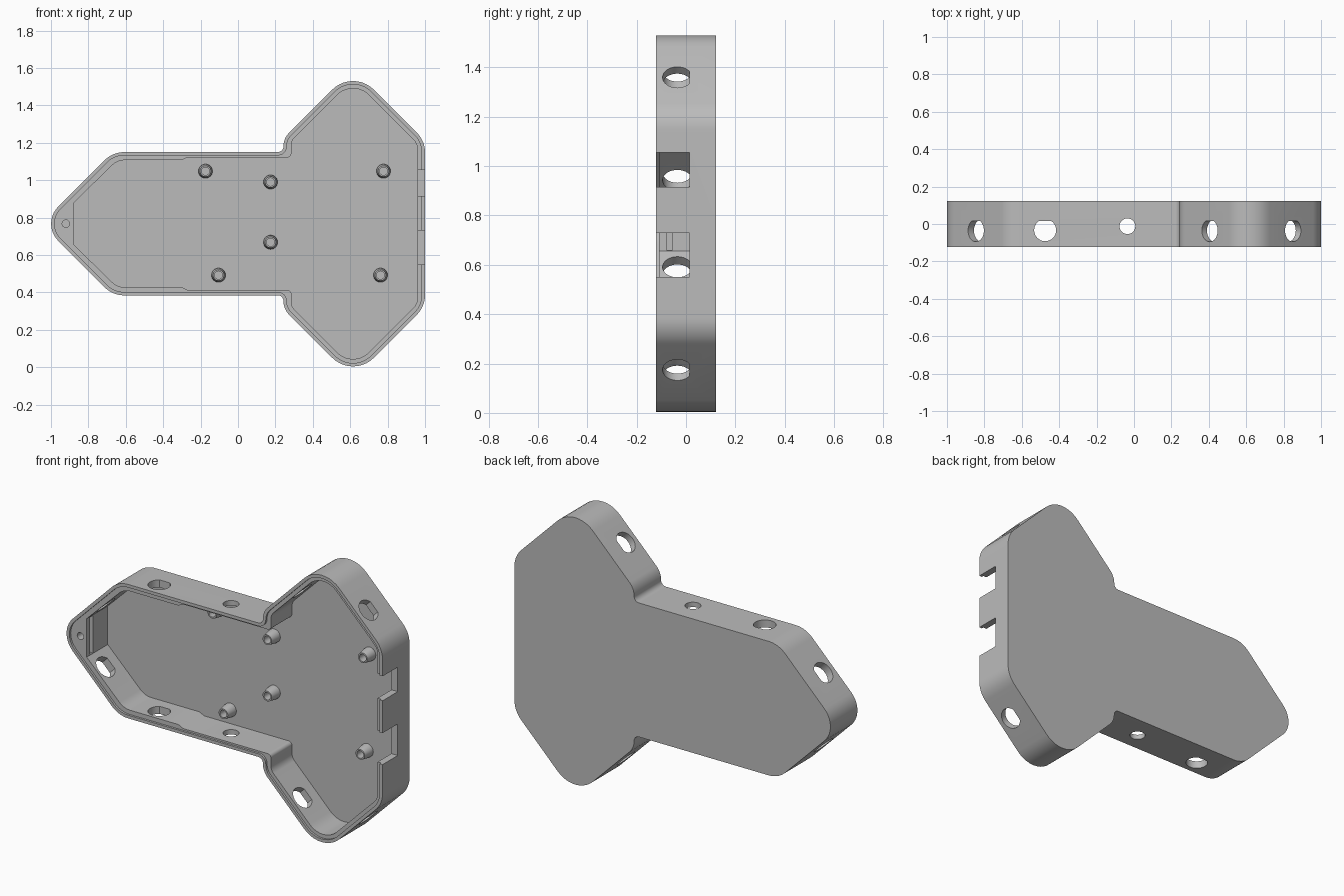
import bpy, bmesh, math
from mathutils import Vector

if "Cube" in bpy.data.objects:
    bpy.data.objects.remove(bpy.data.objects["Cube"])

MID = 0.767            # height of the symmetry axis
FRONT, BACK, FLOOR = -0.122, 0.122, 0.08
X, Y, Z = Vector((1, 0, 0)), Vector((0, 1, 0)), Vector((0, 0, 1))

grey = bpy.data.materials.new("plain grey")
grey.use_nodes = True
colour = (0.5, 0.5, 0.5, 1)
grey.diffuse_color = colour
grey.node_tree.nodes["Principled BSDF"].inputs["Base Color"].default_value = colour


def make_object(name, bm):
    bmesh.ops.recalc_face_normals(bm, faces=bm.faces)
    mesh = bpy.data.meshes.new(name)
    bm.to_mesh(mesh)
    bm.free()
    mesh.materials.append(grey)
    ob = bpy.data.objects.new(name, mesh)
    bpy.context.collection.objects.link(ob)
    return ob


def prism(name, pts, origin, u, v, start, end):
    """Extrude a 2D profile, laid out on u and v, along u x v."""
    bm = bmesh.new()
    w = u.cross(v)
    rings = [[bm.verts.new(origin + u * a + v * b + w * d) for a, b in pts]
             for d in (start, end)]
    for ring in rings:
        bm.faces.new(ring)
    n = len(pts)
    for i in range(n):
        j = (i + 1) % n
        bm.faces.new((rings[0][i], rings[0][j], rings[1][j], rings[1][i]))
    return make_object(name, bm)


def box(name, lo, hi):
    pts = [(lo[0], lo[2]), (hi[0], lo[2]), (hi[0], hi[2]), (lo[0], hi[2])]
    return prism(name, pts, Vector(), X, Z, -hi[1], -lo[1])


def mirrored(half):
    return half + [(x, 2 * MID - z, r) for x, z, r in reversed(half) if abs(z - MID) > 1e-4]


def rounded(corners, steps=10):
    """Fillet every (x, z, radius) corner of a closed polygon."""
    out = []
    for i, (x, z, r) in enumerate(corners):
        p = Vector((x, z))
        a = (Vector(corners[i - 1][:2]) - p).normalized()
        b = (Vector(corners[(i + 1) % len(corners)][:2]) - p).normalized()
        if r == 0:
            out.append(p)
            continue
        half = a.angle(b) / 2
        centre = p + (a + b).normalized() * (r / math.sin(half))
        t = r / math.tan(half)
        s, e = p + a * t - centre, p + b * t - centre
        sweep = math.pi - 2 * half
        for k in range(steps + 1):
            f = k / steps
            d = (s * math.sin((1 - f) * sweep) + e * math.sin(f * sweep)) / math.sin(sweep)
            out.append(centre + d)
    return out


def inset(pts, dist):
    out = []
    for i, p in enumerate(pts):
        t = (pts[(i + 1) % len(pts)] - pts[i - 1]).normalized()
        out.append(p + Vector((-t.y, t.x)) * dist)
    return out


def cut(target, cutter):
    mod = target.modifiers.new("cut", "BOOLEAN")
    mod.operation = "DIFFERENCE"
    mod.solver = "EXACT"
    mod.object = cutter
    bpy.context.view_layer.objects.active = target
    bpy.ops.object.modifier_apply(modifier=mod.name)
    bpy.data.objects.remove(cutter)


def smooth(ob):
    bpy.ops.object.select_all(action="DESELECT")
    ob.select_set(True)
    bpy.context.view_layer.objects.active = ob
    bpy.ops.object.shade_smooth_by_angle(angle=math.radians(30))


# Outer body and the cavity behind its rim
outer = rounded(mirrored([(1, 1.21, 0.15), (0.615, 1.595, 0.157), (0.243, 1.223, 0.1),
                          (0.243, 1.15, 0.03), (-0.67, 1.15, 0.15), (-1.053, MID, 0.13)]))
inner = rounded(mirrored([(0.96, 1.195, 0.08), (0.615, 1.54, 0.12), (0.285, 1.21, 0.06),
                          (0.285, 1.122, 0.02), (-0.27, 1.122, 0), (-0.3, 1.107, 0),
                          (-0.645, 1.107, 0.1), (-0.88, 0.877, 0)]))
tray = prism("tray_shell", outer, Vector(), X, Z, -BACK, -FRONT)
cut(tray, prism("cavity", inner, Vector(), X, Z, -FLOOR, 0.3))
cut(tray, prism("rim_rebate", inset(outer, 0.018), Vector(), X, Z, -FRONT - 0.012, 0.3))

# Connector notches in the right-hand wall
for low, high in ((0.55, 0.73), (0.915, 1.055)):
    cut(tray, box("notch", (0.9, -0.3, low), (1.1, 0.015, high)))

# Vertical groove in the end wall and blind screw hole in the nose
cut(tray, box("groove", (-0.9, -0.08, 0.66), (-0.86, -0.055, 0.874)))
circle = [(math.cos(k * math.tau / 32), math.sin(k * math.tau / 32)) for k in range(32)]
cut(tray, prism("nose_hole", [(c * 0.02, s * 0.02) for c, s in circle],
                Vector((-0.92, 0, MID)), X, Z, 0, 0.3))

# Side holes, flattened towards the back: x, z, outward direction, y, radius
side_holes = [(-0.475, 1.14, (0, 1), -0.033, 0.059), (-0.035, 1.14, (0, 1), -0.012, 0.042),
              (-0.845, 0.975, (-1, 1), -0.035, 0.06), (0.405, 1.385, (-1, 1), -0.035, 0.06),
              (0.85, 1.36, (1, 1), -0.035, 0.06)]
for x, z, (nx, nz), y, r in side_holes:
    for sign in (1, -1):
        normal = Vector((nx, 0, nz * sign)).normalized()
        d_shape = [(c * r, min(s * r, 0.05)) for c, s in circle]
        cut(tray, prism("side_hole", d_shape, Vector((x, y, MID + (z - MID) * sign)),
                        Y.cross(normal), Y, -0.11, 0.11))
smooth(tray)

# Hollow tapered screw posts on the floor
profile = [(0.038, -0.005), (0.037, 0.02), (0.029, 0.065), (0.021, 0.065), (0.021, 0.012)]
for i, (x, z) in enumerate([(-0.174, 1.048), (0.174, 0.99), (0.778, 1.048),
                            (0.174, 0.668), (-0.104, 0.492), (0.762, 0.492)]):
    bm = bmesh.new()
    rings = [[bm.verts.new((x + c * r, FLOOR - h, z + s * r)) for c, s in circle]
             for r, h in profile]
    for lower, upper in zip(rings, rings[1:]):
        for k in range(32):
            j = (k + 1) % 32
            bm.faces.new((lower[k], lower[j], upper[j], upper[k]))
    bm.faces.new(rings[0])
    bm.faces.new(rings[-1])
    smooth(make_object(f"screw_post_{i + 1}", bm))
